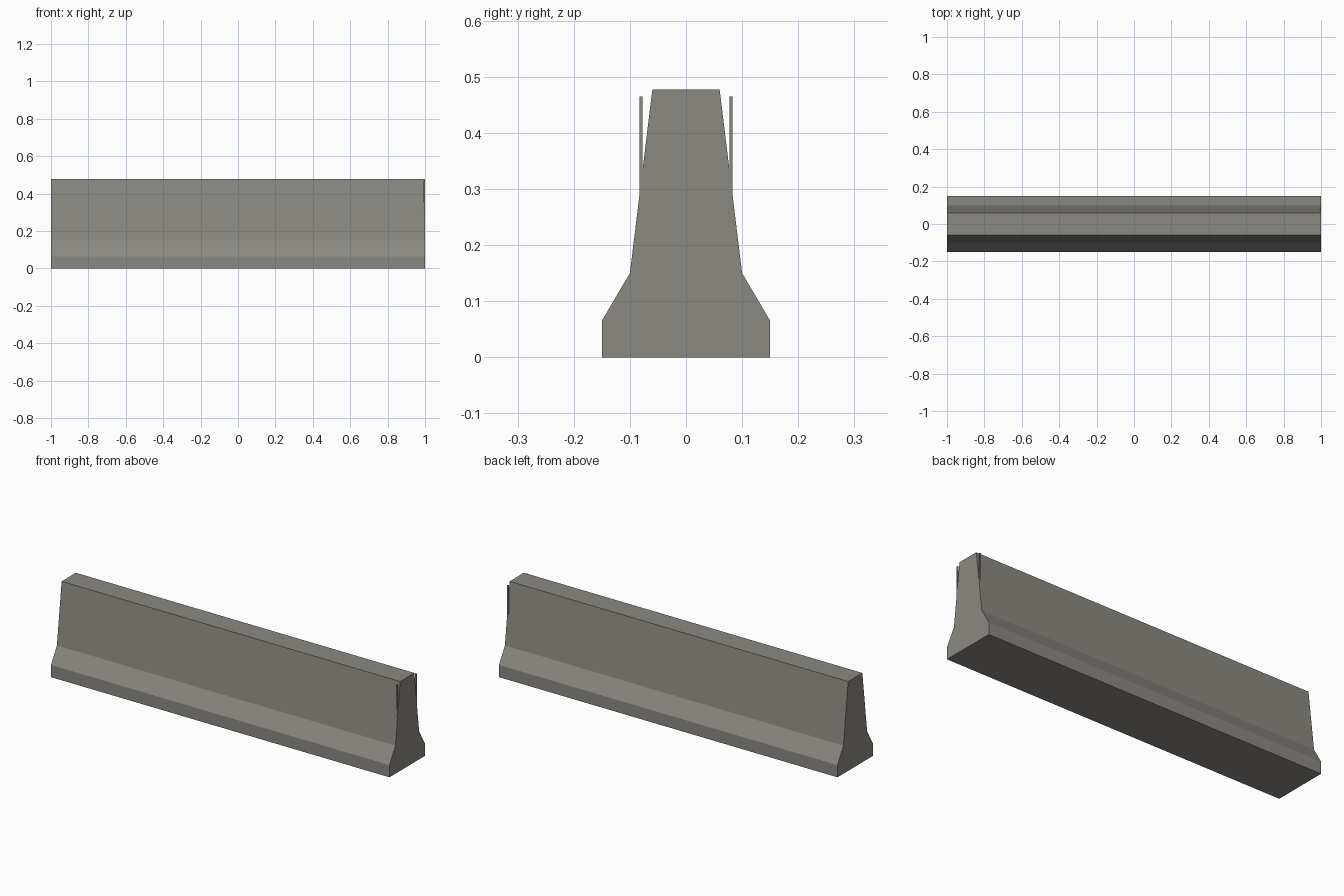
import bpy
import bmesh

cube = bpy.data.objects.get("Cube")
if cube:
    bpy.data.objects.remove(cube, do_unlink=True)


def make_material(name, rgb):
    mat = bpy.data.materials.new(name)
    mat.use_nodes = True
    color = (*rgb, 1.0)
    mat.diffuse_color = color
    mat.node_tree.nodes["Principled BSDF"].inputs["Base Color"].default_value = color
    return mat


def extrude_profile(name, profile, x_start, x_end, mat):
    """Sweep a (y, z) outline along x into a closed flat-shaded solid."""
    bm = bmesh.new()
    face = bm.faces.new([bm.verts.new((x_start, y, z)) for y, z in profile])
    swept = bmesh.ops.extrude_face_region(bm, geom=[face], use_keep_orig=True)
    moved = [v for v in swept["geom"] if isinstance(v, bmesh.types.BMVert)]
    bmesh.ops.translate(bm, verts=moved, vec=(x_end - x_start, 0, 0))
    bmesh.ops.recalc_face_normals(bm, faces=bm.faces)
    mesh = bpy.data.meshes.new(name)
    bm.to_mesh(mesh)
    bm.free()
    mesh.materials.append(mat)
    obj = bpy.data.objects.new(name, mesh)
    bpy.context.collection.objects.link(obj)
    return obj


concrete = make_material("concrete_grey", (0.26, 0.25, 0.225))

# Barrier body: upright foot, sloped shoulder, tapering wall
half = [(0.15, 0.0), (0.15, 0.065), (0.10, 0.15), (0.06, 0.477)]
outline = half + [(-y, z) for y, z in reversed(half)]
extrude_profile("barrier_body", outline, -1.0, 1.0, concrete)

# Thin upright tabs on both faces at the left end
for side, label in ((-1, "front"), (1, "back")):
    inner, outer = side * 0.0775, side * 0.083
    tab = [(inner, 0.29), (outer, 0.29), (outer, 0.465), (inner, 0.465)]
    extrude_profile(label + "_end_tab", tab, 0.991, 0.999, concrete)
